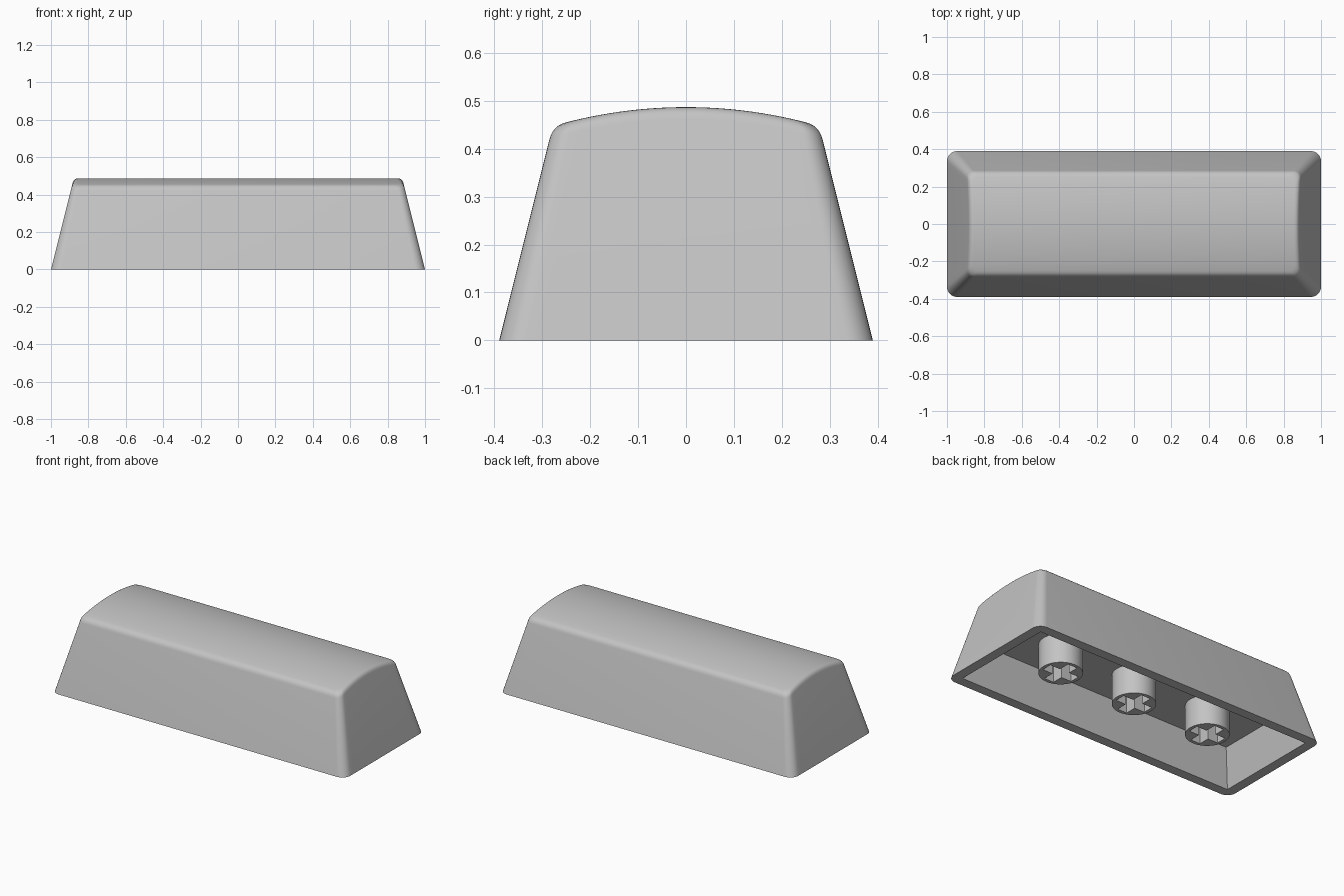
import bpy, bmesh, math

cube = bpy.data.objects.get("Cube")
if cube:
    bpy.data.objects.remove(cube, do_unlink=True)

GREY = (0.55, 0.55, 0.55, 1)
mat = bpy.data.materials.new("grey_plastic")
mat.use_nodes = True
mat.diffuse_color = GREY
mat.node_tree.nodes["Principled BSDF"].inputs["Base Color"].default_value = GREY

HX, HY, TOP = 1.0, 0.39, 0.487     # half footprint and crown height
TAPER, CROWN_R, FILLET = 0.25, 1.0, 0.025
CEILING = 0.22


def make_object(name, bm):
    bmesh.ops.recalc_face_normals(bm, faces=bm.faces)
    mesh = bpy.data.meshes.new(name)
    bm.to_mesh(mesh)
    bm.free()
    mesh.materials.append(mat)
    ob = bpy.data.objects.new(name, mesh)
    bpy.context.collection.objects.link(ob)
    return ob


def select(ob):
    bpy.ops.object.select_all(action='DESELECT')
    ob.select_set(True)
    bpy.context.view_layer.objects.active = ob


def subtract(ob, cutter):
    cutter.hide_render = True
    select(ob)
    mod = ob.modifiers.new("cut", 'BOOLEAN')
    mod.operation, mod.solver, mod.object = 'DIFFERENCE', 'EXACT', cutter
    bpy.ops.object.modifier_apply(modifier=mod.name)
    bpy.data.objects.remove(cutter, do_unlink=True)


def smooth(ob, degrees):
    select(ob)
    bpy.ops.object.shade_smooth_by_angle(angle=math.radians(degrees))


def crown(y):
    return TOP - CROWN_R + math.sqrt(CROWN_R ** 2 - y * y)


def outline(i, inset, z, corner=8, side=24):
    """Point i on the +x half of a rounded rectangle, front to back."""
    r = 0.055 - 0.04 * z
    cx, cy = HX - inset - r, HY - inset - r
    if i <= corner:
        a = math.pi / 2 * (i / corner - 1)
        return cx + r * math.cos(a), -cy + r * math.sin(a)
    if i < corner + side:
        return cx + r, cy * (2 * (i - corner) / side - 1)
    a = math.pi / 2 * (i - corner - side) / corner
    return cx + r * math.cos(a), cy + r * math.sin(a)


COUNT = 8 + 24 + 8 + 1


def ring(bm, extra=0, drop=None):
    """Closed loop of vertices; without a drop it lies on the ground."""
    pts = []
    for i in range(COUNT):
        z = 0
        x, y = outline(i, 0, 0)
        if drop is not None:
            for _ in range(6):
                z = crown(y) - drop
                x, y = outline(i, TAPER * z + extra, z)
        pts.append((x, y, z))
    pts += [(-x, y, z) for x, y, z in reversed(pts)]
    return [bm.verts.new(p) for p in pts]


# Outer shell: tapered walls, filleted rim and a crowned top
bm = bmesh.new()
rings = [ring(bm)]
for k in range(7):
    t = k / 6
    rings.append(ring(bm, FILLET * t * t, FILLET * (1 - t) ** 2))
for lower, upper in zip(rings, rings[1:]):
    for i in range(len(lower)):
        j = (i + 1) % len(lower)
        bm.faces.new((lower[i], lower[j], upper[j], upper[i]))
last = rings[-1]
for i in range(COUNT - 1):
    bm.faces.new((last[i], last[i + 1], last[-2 - i], last[-1 - i]))
bm.faces.new(rings[0])
body = make_object("cap_shell", bm)

# Hollow underside with tapered inner walls
bm = bmesh.new()
bmesh.ops.create_cube(bm, size=2)
wall = 0.06
for v in bm.verts:
    z = CEILING if v.co.z > 0 else -0.1
    inset = wall + TAPER * z
    v.co = (v.co.x * (HX - inset), v.co.y * (HY - inset), z)
subtract(body, make_object("cavity_cutter", bm))
smooth(body, 35)

# Mounting stem with a cross-shaped socket
STEM_BOTTOM, STEM_R = 0.042, 0.121
bm = bmesh.new()
height = CEILING + 0.01 - STEM_BOTTOM
bmesh.ops.create_cone(bm, cap_ends=True, segments=48, radius1=STEM_R,
                      radius2=STEM_R, depth=height)
bmesh.ops.translate(bm, verts=bm.verts, vec=(0, 0, STEM_BOTTOM + height / 2))
stem = make_object("middle_stem", bm)

bm = bmesh.new()
arm, half = 0.1, 0.032
quarter = [(arm, -half), (arm, half), (half, half)]
pts = []
for _ in range(4):
    pts += quarter
    quarter = [(-y, x) for x, y in quarter]
face = bm.faces.new([bm.verts.new((x, y, 0)) for x, y in pts])
moved = bmesh.ops.extrude_face_region(bm, geom=[face])["geom"]
bmesh.ops.translate(bm, vec=(0, 0, CEILING - 0.01),
                    verts=[g for g in moved if isinstance(g, bmesh.types.BMVert)])
subtract(stem, make_object("socket_cutter", bm))
smooth(stem, 30)

for name, x in (("right_stem", -0.52), ("left_stem", 0.52)):
    copy = bpy.data.objects.new(name, stem.data)
    copy.location.x = x
    bpy.context.collection.objects.link(copy)
